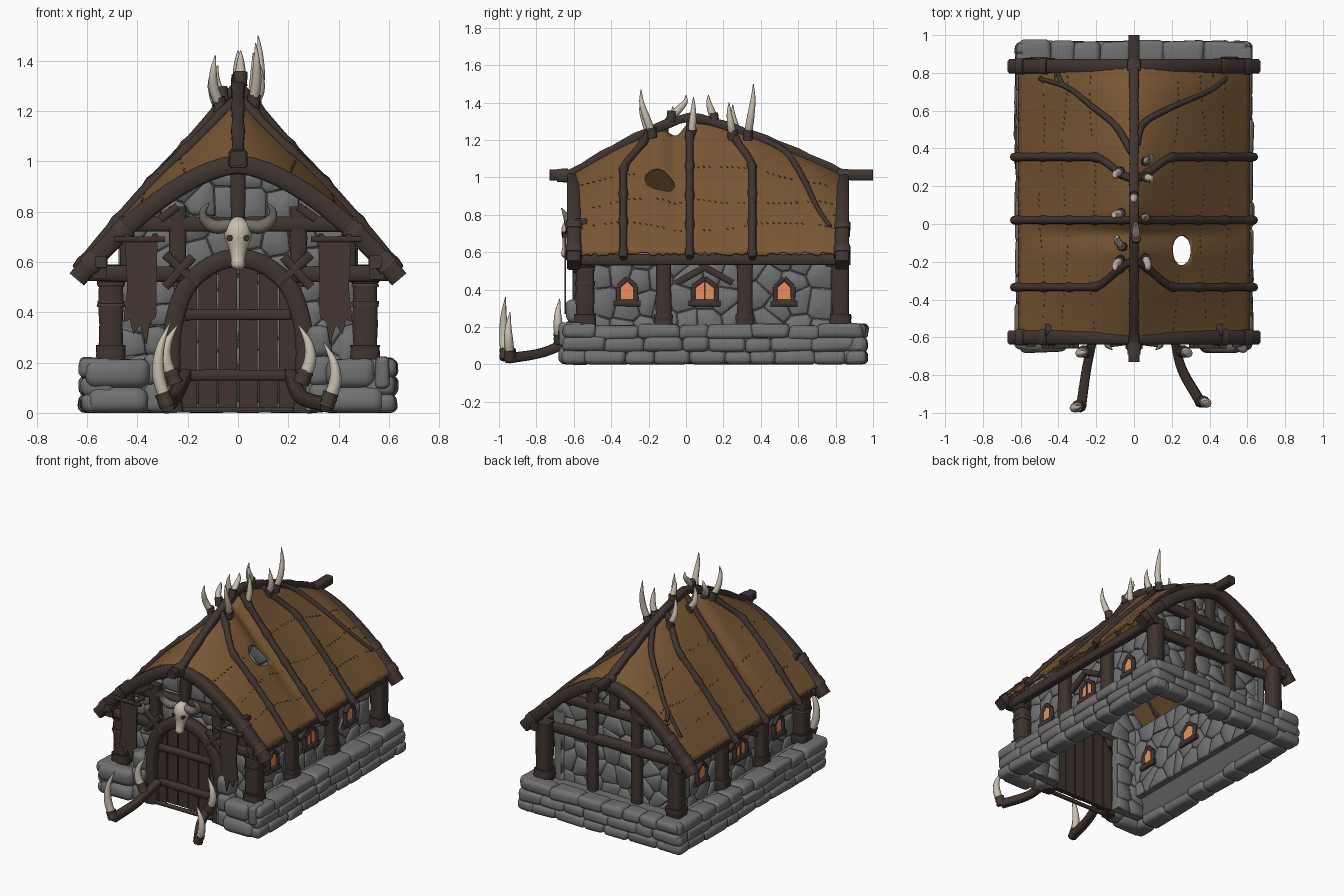
import bpy, bmesh, math, random
from mathutils import Vector as V

random.seed(4)
rnd = random.uniform
if "Cube" in bpy.data.objects:
    bpy.data.objects.remove(bpy.data.objects["Cube"])


def colour(name, *rgb):
    m = bpy.data.materials.new(name)
    m.use_nodes = True
    m.diffuse_color = (*rgb, 1)
    bsdf = next(n for n in m.node_tree.nodes if n.type == 'BSDF_PRINCIPLED')
    bsdf.inputs["Base Color"].default_value = (*rgb, 1)
    return m


STONE = colour("grey stone", .165, .165, .165)
WOOD = colour("dark wood", .05, .034, .029)
ROPE = colour("rope binding", .06, .043, .036)
HIDE = colour("brown hide", .19, .096, .034)
BONE = colour("bone", .58, .52, .42)
HORN = colour("grey horn", .17, .15, .13)
GLOW = colour("window glow", .85, .3, .11)
CLOTH = colour("banner cloth", .058, .038, .032)


def finish(name, bm, material, sharp=50):
    bmesh.ops.recalc_face_normals(bm, faces=bm.faces[:])
    for f in bm.faces:
        f.smooth = True
    for e in bm.edges:
        e.smooth = e.calc_face_angle(0) < math.radians(sharp)
    me = bpy.data.meshes.new(name)
    bm.to_mesh(me)
    bm.free()
    me.materials.append(material)
    ob = bpy.data.objects.new(name, me)
    bpy.context.collection.objects.link(ob)
    return ob


def loft(bm, rings):
    vs = [[bm.verts.new(p) for p in ring] for ring in rings]
    n = len(vs[0])
    for a, b in zip(vs, vs[1:]):
        for i in range(n):
            bm.faces.new((a[i], a[(i + 1) % n], b[(i + 1) % n], b[i]))
    bm.faces.new(vs[0])
    bm.faces.new(vs[-1])


def path(pts, n=6):
    # smooth curve through (x, y, z, radius) points
    P = [V(p) for p in pts]
    P = [P[0] * 2 - P[1]] + P + [P[-1] * 2 - P[-2]]
    out = []
    for a, b, c, d in zip(P, P[1:], P[2:], P[3:]):
        for k in range(n):
            t = k / n
            out.append((b * 2 + (c - a) * t + (a * 2 - b * 5 + c * 4 - d) * t * t
                        + (b * 3 - a - c * 3 + d) * t ** 3) * .5)
    return out + [P[-2]]


def sweep(bm, pts, square=False):
    if square:
        angles = [k * math.pi / 2 + s * .62 for k in range(4) for s in (-1, 1)]
    else:
        angles = [k * math.pi / 4 for k in range(8)]
    pos = [V(p[:3]) for p in pts]
    rings, n = [], None
    for i, p in enumerate(pos):
        t = (pos[min(i + 1, len(pos) - 1)] - pos[max(i - 1, 0)]).normalized()
        if n is None:
            n = V((0, 0, 1)) if abs(t.z) < .9 else V((0, 1, 0))
        n = (n - t * n.dot(t)).normalized()
        b = t.cross(n)
        rings.append([p + (n * math.cos(a) + b * math.sin(a)) * pts[i][3] for a in angles])
    loft(bm, rings)


def log(bm, a, b, r, square=True):
    sweep(bm, [(*V(a).lerp(V(b), k / 5), r * rnd(.94, 1.06)) for k in range(6)], square)


def boulder(bm, c, size):
    vs = bmesh.ops.create_cube(bm, size=1)["verts"]
    for v in vs:
        v.co = V([c[i] + v.co[i] * size[i] * rnd(.84, 1.1) for i in range(3)])
        v.co.z = max(v.co.z, 0)
    edges = list({e for v in vs for e in v.link_edges})
    bmesh.ops.bevel(bm, geom=edges, offset=.36 * min(size), segments=4,
                    profile=.5, affect='EDGES', clamp_overlap=True)


def course(bm, start, end, fixed, axis, rows):
    h = .21 / rows
    for k in range(rows):
        t = start
        while t < end - .03:
            L = min(rnd(.12, .25), end - t)
            c, d, z = t + L / 2, .13 * rnd(.95, 1.1), h * (k + .5) + rnd(-.006, .006)
            boulder(bm, (fixed, c, z) if axis else (c, fixed, z),
                    (d, L * 1.08, h * 1.16) if axis else (L * 1.08, d, h * 1.16))
            t += L


def wall(bm, region, place, step=.12):
    # thin core with irregular fitted stones showing on both faces
    region = [V(p) for p in region]
    loft(bm, [[place(p.x, p.y, d) for p in region] for d in (-.038, .008)])
    x0, x1 = min(p.x for p in region), max(p.x for p in region)
    z0, z1 = min(p.y for p in region), max(p.y for p in region)
    nx, nz = max(2, round((x1 - x0) / step)), max(2, round((z1 - z0) / step))
    seeds = [V((x0 + (i + rnd(.1, .9)) * (x1 - x0) / nx, z0 + (j + rnd(.1, .9)) * (z1 - z0) / nz))
             for i in range(nx) for j in range(nz)]
    for s in seeds:
        poly = region
        for o in seeds:
            if o is s or not poly:
                continue
            mid, n, out = (o + s) / 2, o - s, []
            for a, b in zip(poly, poly[1:] + poly[:1]):
                da, db = (a - mid).dot(n), (b - mid).dot(n)
                if da <= 0:
                    out.append(a)
                if da * db < 0:
                    out.append(a + (b - a) * (da / (da - db)))
            poly = out
        if len(poly) > 2:
            c = sum(poly, V((0, 0))) / len(poly)
            h = rnd(.02, .027)
            loft(bm, [[place(*(c + (p - c) * k), d) for p in poly]
                      for k, d in ((.82, -.03 - h), (.96, -.03 - h * .7), (.99, -.015),
                                   (.96, h * .7), (.82, h))])


def ridge(y):
    s = min(abs(y - .02) / (.64 if y < .02 else .83), 1)
    return 1 + .31 * (1 - s ** 1.3)


def roof(u, y, lift=0):
    # the hide dips below the ridge beam just in front of the middle
    power = 1.75 - .78 * (ridge(y) - 1) / .31
    top = ridge(y) - .075 * math.exp(-((y + .05) / .06) ** 2)
    sag = .014 * abs(math.sin(math.pi * (y - .02) / .35)) * math.sin(math.pi * min(abs(u), 1))
    return V((.61 * u, y, .592 + (top - .592) * (1 - abs(u) ** power) - sag + lift))


# Stone foundation, open underneath, sloping inward to the walls
bm = bmesh.new()
for s in (-1, 1):
    course(bm, -.66, .96, s * .562, 1, 3)
    course(bm, min(s * .36, s * .6), max(s * .36, s * .6), -.615, 0, 2)
    for z in (.06, .17, .28):
        boulder(bm, (s * .325, -.585, z), (.1, .12, .13))
    loft(bm, [[(s * x, y, z) for x, y in ((inner, -.6), (.58, -.6), (.58, .9), (inner, .9))]
              for inner, z in ((.54, .01), (.49, .07), (.42, .19))])
    loft(bm, [[(s * x, y, z) for x, y in ((.27, -.62), (.58, -.62), (.58, inner), (.27, inner))]
              for inner, z in ((-.59, .01), (-.54, .07), (-.46, .19))])
course(bm, -.61, .61, .905, 0, 3)
loft(bm, [[(x, y, z) for x, y in ((-.58, inner), (.58, inner), (.58, .92), (-.58, .92))]
          for inner, z in ((.88, .01), (.8, .07), (.7, .19))])
finish("foundation_stones", bm, STONE, 75)

# Stone walls and gables, set in behind the posts
bm = bmesh.new()
arch = [(.61 * u, roof(u, -.62).z - .03) for u in (.76, .6, .45, .25, 0, -.25, -.45, -.6, -.76)]
for s in (-1, 1):
    wall(bm, [(-.53, .15), (.78, .15), (.78, .66), (-.53, .66)], lambda a, b, d: V((s * (.45 + d), a, b)))
    wall(bm, [(.25, .02), (.47, .02), (.47, .55), (.25, .55)], lambda a, b, d: V((s * a, -.51 - d, b)), .1)
wall(bm, [(-.465, .55), (.465, .55)] + arch, lambda a, b, d: V((a, -.51 - d, b)))
wall(bm, [(-.465, .15), (.465, .15)] + arch, lambda a, b, d: V((a, .74 + d, b)))
finish("stone_walls", bm, STONE, 60)

# Hide roof with a torn hole
bm = bmesh.new()
NU, NY = 56, 72
grid, rim = [], set()
for i in range(NU + 1):
    grid.append([])
    for j in range(NY + 1):
        u, y = i / NU * 2 - 1, -.61 + 1.46 * j / NY
        du, dy = (u - .415) / .085, (y + .14) / .08
        d = math.hypot(du, dy)
        if d < 1:
            u, y = .415 + .085 * du / max(d, .01), -.14 + .08 * dy / max(d, .01)
        v = bm.verts.new(roof(u, y, rnd(-.012, .012) if i in (0, NU) else 0))
        if d < 1:
            rim.add(v)
        grid[-1].append(v)
for i in range(NU):
    for j in range(NY):
        quad = (grid[i][j], grid[i + 1][j], grid[i + 1][j + 1], grid[i][j + 1])
        if not rim.issuperset(quad):
            bm.faces.new(quad)
bmesh.ops.delete(bm, geom=[v for v in bm.verts if not v.link_faces], context='VERTS')
ob = finish("hide_roof", bm, HIDE, 80)
mod = ob.modifiers.new("thickness", 'SOLIDIFY')
mod.thickness, mod.offset = .012, 0

# Stitched seams
bm = bmesh.new()
for s in (-1, 1):
    for k in range(44):
        y = -.56 + k * .031
        for u in (.36, .6, .8):
            w = u + .025 * math.sin(7 * y + 9 * u)
            if rnd(0, 1) < .75 and (abs(y + .13) > .1 or u != .36):
                log(bm, roof(s * (w - .006), y, .006), roof(s * (w + .006), y + .01, .006), .004)
finish("roof_stitches", bm, ROPE)

# Bent roof poles, ridge beam and gable arches
bm = bmesh.new()
for s in (-1, 1):
    for y0, y1 in ((-.335, -.2), (.02, .02), (.355, .24)):
        pts = []
        for k in range(29):
            u = 1.05 * k / 28
            t = min(u / .36, 1)
            y = y1 + (y0 - y1) * t * t * (3 - 2 * t)
            pts.append((*roof(s * u, y, .014), .027 if k % 6 == 3 else .021))
        sweep(bm, pts)
fork = lambda pts: [(*roof(u, y, .012), r) for u, y, r in path([(u, y, .02 - .011 * abs(u)) for u, y in pts])]
sweep(bm, fork([(.02, .42), (.08, .53), (.3, .61), (.64, .7), (.8, .77)]))
sweep(bm, fork([(-.02, .38), (-.16, .52), (-.38, .63), (-.57, .72), (-.82, .77)]))
sweep(bm, fork([(-.55, .71), (-.62, .74), (-.66, .79)]))
finish("roof_poles", bm, WOOD)
bm = bmesh.new()
sweep(bm, [(0, y, ridge(y) + .012, .036 if abs(y - .13) > .72 else .027 + .003 * (k % 3))
           for k in range(31) for y in [-.73 + 1.73 * k / 30]], True)
for y in (-.6, .835):
    arc = [(*roof(u, y), .046) for u in [-1.05 + 2.1 * k / 24 for k in range(25)]]
    sweep(bm, [(p[0], y, p[2] - .025, p[3]) for p in arc], True)
finish("ridge_and_gable_arches", bm, WOOD)

# Timber frame
bm = bmesh.new()
for s in (-1, 1):
    log(bm, (s * .55, -.63, .56), (s * .55, .88, .56), .036)
    for y, r in ((-.54, .06), (-.12, .05), (.315, .05), (.825, .058)):
        x = s * (.505 if r > .055 else .49)
        log(bm, (x, y, .19), (x, y, .59), r)
        log(bm, (x, y, .2), (x, y, .27), r * 1.2)
    log(bm, (s * .21, -.57, .55), (s * .6, -.59, .555), .038)
    log(bm, (s * .24, -.555, .5), (s * .24, -.555, .82), .042)
    log(bm, (s * .44, -.565, .52), (s * .44, -.565, .76), .035)
    log(bm, (s * .16, -.59, .51), (s * .29, -.59, .63), .022)
    log(bm, (s * .29, -.59, .5), (s * .18, -.59, .62), .022)
    log(bm, (s * .17, .77, .19), (s * .17, .77, .88), .042)
    log(bm, (s * .24, -.61, .82), (s * .31, -.61, .77), .02)
log(bm, (-.47, -.56, .75), (.47, -.56, .75), .038)
log(bm, (0, -.575, .73), (0, -.575, 1), .035)
for z, w in ((.55, .56), (.77, .42)):
    log(bm, (-w, .775, z), (w, .775, z), .038)
log(bm, (0, .775, .77), (0, .775, 1), .038)
finish("timber_frame", bm, WOOD)

# Rope wraps at joints
bm = bmesh.new()
for s in (-1, 1):
    for y in (-.6, .835):
        for u in (.72, .92):
            a, b = roof(s * u, y, -.025), roof(s * (u + .06), y, -.025)
            log(bm, a, b, .051)
    log(bm, (s * .545, -.65, .6), (s * .545, -.53, .6), .03)
    for z in (.42, .5):
        log(bm, (s * .505, -.54, z), (s * .505, -.54, z + .025), .066)
for y in (-.66, .84):
    log(bm, (0, y - .03, 1.01), (0, y + .03, 1.01), .043)
finish("rope_wraps", bm, ROPE)

# Glowing windows with frames inside and out
glow, frame = bmesh.new(), bmesh.new()
for s in (-1, 1):
    for y, h in ((-.315, .047), (.1, .062), (.525, .047)):
        shape = [(y - h, .335), (y + h, .335), (y + h, .415), (y, .46), (y - h, .415)]
        loft(glow, [[(s * x, a, b) for a, b in shape] for x in (.385, .487)])
        for x in (.388, .487):
            for a, b in zip(shape, shape[1:] + shape[:1]):
                log(frame, (s * x, *a), (s * x, *b), .015)
            log(frame, (s * x, y - h - .025, .325), (s * x, y + h + .025, .325), .018)
    log(frame, (s * .489, .1, .335), (s * .489, .1, .45), .005)
    for d in (-1, 1):
        log(frame, (s * .5, .1 + d * .15, .435), (s * .5, .1 - d * .01, .525), .022)
finish("window_glow", glow, GLOW)
finish("window_frames", frame, WOOD)

# Arched plank door
bm = bmesh.new()
top = lambda x: .36 + .23 * math.sqrt(max(0, 1 - (x / .25) ** 2))
for k in range(6):
    xs = [-.24 + .08 * k + .003 + .074 * i / 3 for i in range(4)]
    shape = [(xs[0], .01), (xs[3], .01)] + [(x, top(x)) for x in reversed(xs)]
    y = rnd(-.55, -.54)
    loft(bm, [[(x, d, z) for x, z in shape] for d in (-.51, y)])
for z in (.15, .39):
    log(bm, (-.21, -.555, z), (.21, -.555, z), .026)
log(bm, (-.25, -.58, .012), (.25, -.58, .012), .014)
side = [(.255, 0), (.265, .16), (.26, .33), (.21, .49), (.11, .585)]
sweep(bm, path([(-x, -.57, z, .045) for x, z in side] + [(0, -.57, .615, .045)]
               + [(x, -.57, z, .045) for x, z in reversed(side)], 4), True)
finish("door", bm, WOOD)

# Ragged banners on short poles
bm, poles = bmesh.new(), bmesh.new()
rag = [(.32, .69), (.45, .69), (.44, .5), (.455, .36), (.43, .37), (.415, .31), (.39, .35), (.365, .27), (.35, .36), (.325, .38)]
for s in (-1, 1):
    loft(bm, [[(s * x, y, z) for x, z in rag] for y in (-.65, -.642)])
    log(poles, (s * .29, -.648, .69), (s * .49, -.648, .69), .014)
    for x in (.33, .44):
        log(poles, (s * x, -.56, .7), (s * x, -.66, .7), .014)
finish("banners", bm, CLOTH)
finish("banner_poles", poles, WOOD)

# Horned skull above the door
bm = bmesh.new()
sweep(bm, path([(0, -.6, .775, .02), (0, -.607, .745, .05), (0, -.613, .7, .055), (0, -.625, .65, .036),
                (0, -.635, .61, .028), (0, -.64, .585, .028), (0, -.64, .57, .012)], 3))
finish("skull", bm, BONE)
horns, eyes = bmesh.new(), bmesh.new()
for s in (-1, 1):
    sweep(horns, path([(s * .03, -.615, .745, .025), (s * .09, -.62, .74, .028), (s * .13, -.63, .765, .023),
                       (s * .138, -.645, .8, .015), (s * .115, -.665, .835, .003)]))
    log(eyes, (s * .031, -.635, .695), (s * .034, -.662, .695), .012, False)
finish("skull_horns", horns, HORN)
finish("skull_eye_sockets", eyes, WOOD)

# Ridge tusks: base, lean and height
bm, wraps = bmesh.new(), bmesh.new()
for x, y, z, dx, dy, h in ((-.07, -.19, 1.22, -.02, -.05, .2), (.06, -.18, 1.23, .01, -.06, .24),
                           (-.06, -.12, 1.26, -.02, .05, .12), (.01, -.08, 1.32, 0, .08, .12),
                           (.05, .03, 1.22, .01, .01, .21), (-.06, .06, 1.22, -.03, -.02, .17),
                           (0, .15, 1.31, 0, -.03, .13), (.06, .25, 1.22, .02, -.02, .18),
                           (-.07, .28, 1.2, -.02, -.03, .19), (.06, .33, 1.22, .02, .03, .28)):
    sweep(bm, path([(x, y, z, .021), (x + dx * 1.3, y + dy * .5, z + h * .35, .02),
                    (x + dx * 1.4, y + dy * .95, z + h * .7, .013), (x + dx, y + dy, z + h, .002)], 5))
    log(wraps, (x, y, z - .02), (x + dx * .4, y + dy * .1, z + .035), .026, False)

# Ground tusks on timber runners
runner = bmesh.new()
for s, ex, ey, h in ((-1, .28, -.965, .33), (1, .35, -.94, .25)):
    sweep(runner, path([(s * .21, -.57, .15, .03), (s * .25, -.76, .065, .03), (s * ex, ey, .032, .032)]), True)
    for x, y, z, k in ((ex, ey, .03, h), (.25, -.675, .12, .23)):
        sweep(bm, path([(s * x, y, z, .025), (s * (x + .035), y - .008, z + k * .35, .025),
                        (s * (x + .03), y - .01, z + k * .68, .017), (s * (x - .01), y, z + k, .002)]))
        log(wraps, (s * x, y, z - .005), (s * (x + .02), y, z + .05), .032, False)
finish("tusks", bm, BONE)
finish("tusk_bindings", wraps, ROPE)
finish("tusk_runners", runner, WOOD)
